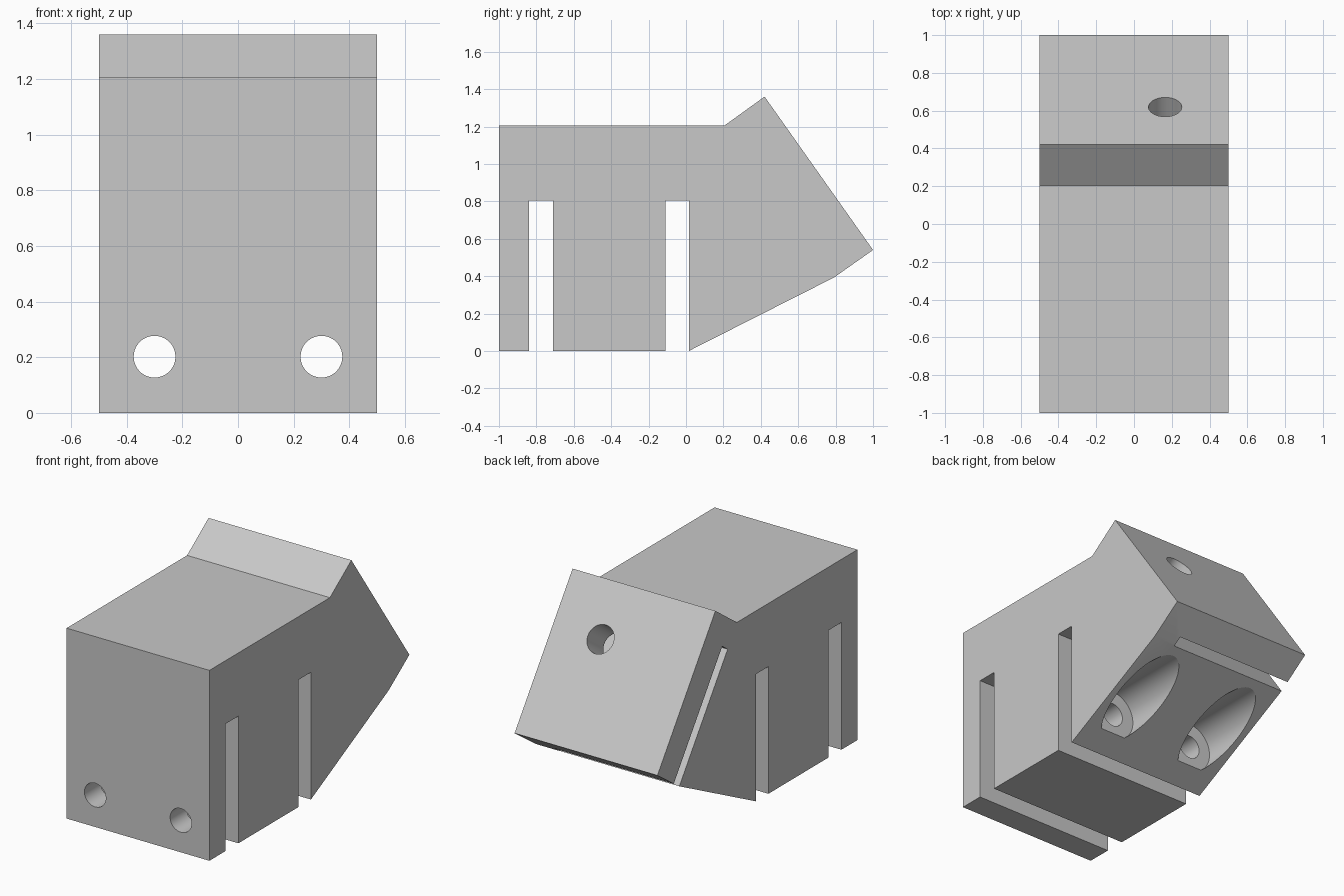
import bpy, bmesh
from math import radians, atan2
from mathutils import Vector, Matrix

if "Cube" in bpy.data.objects:
    bpy.data.objects.remove(bpy.data.objects["Cube"], do_unlink=True)

grey = bpy.data.materials.new("plain_grey")
grey.use_nodes = True
grey.diffuse_color = (0.58, 0.58, 0.58, 1)
grey.node_tree.nodes["Principled BSDF"].inputs["Base Color"].default_value = (0.58, 0.58, 0.58, 1)


def add_object(name, bm):
    bmesh.ops.recalc_face_normals(bm, faces=bm.faces)
    mesh = bpy.data.meshes.new(name)
    bm.to_mesh(mesh)
    bm.free()
    mesh.materials.append(grey)
    obj = bpy.data.objects.new(name, mesh)
    bpy.context.collection.objects.link(obj)
    return obj


def extrude_profile(name, points, x0, x1):
    """Extrude a (y, z) outline along x."""
    bm = bmesh.new()
    face = bm.faces.new([bm.verts.new((x0, y, z)) for y, z in points])
    new = bmesh.ops.extrude_face_region(bm, geom=[face])["geom"]
    moved = [v for v in new if isinstance(v, bmesh.types.BMVert)]
    bmesh.ops.translate(bm, verts=moved, vec=(x1 - x0, 0, 0))
    return add_object(name, bm)


def cylinder(name, start, end, radius):
    start, end = Vector(start), Vector(end)
    axis = end - start
    bm = bmesh.new()
    turn = axis.to_track_quat('Z', 'Y').to_matrix().to_4x4()
    bmesh.ops.create_cone(bm, cap_ends=True, segments=64, radius1=radius, radius2=radius,
                          depth=axis.length, matrix=Matrix.Translation((start + end) / 2) @ turn)
    return add_object(name, bm)


def cut(body, cutter):
    mod = body.modifiers.new("cut", 'BOOLEAN')
    mod.operation, mod.solver, mod.object = 'DIFFERENCE', 'EXACT', cutter
    bpy.context.view_layer.objects.active = body
    bpy.ops.object.modifier_apply(modifier=mod.name)
    bpy.data.objects.remove(cutter, do_unlink=True)


# Slanted head: top edge, direction down the face, and outward normal
top_edge = Vector((0, 0.42, 1.36))
down = (Vector((0, 1, 0.54)) - top_edge).normalized()
normal = Vector((0, -down.z, down.y))


def on_head(x, along, depth):
    p = top_edge + down * along - normal * depth
    return Vector((x, p.y, p.z))


# Body outline with the two upright slots
bend = on_head(0, 1.004, 0.255)
body = extrude_profile("bracket_body", [
    (-1, 0), (-1, 1.205), (0.205, 1.205), (0.42, 1.36), (1, 0.54), (bend.y, bend.z),
    (0.015, 0), (0.015, 0.805), (-0.11, 0.805), (-0.11, 0),
    (-0.71, 0), (-0.71, 0.805), (-0.84, 0.805), (-0.84, 0)], -0.5, 0.5)

# Pocket behind the head plate, open at the bottom and on the right side
corners = [on_head(0, a, d) for a, d in ((0.165, 0.2), (1.3, 0.2), (1.3, 0.267), (0.165, 0.267))]
cut(body, extrude_profile("pocket_cutter", [(p.y, p.z) for p in corners], -0.7, 0.34))

# Hole through the head plate into the pocket
cut(body, cylinder("head_hole_cutter", on_head(0.165, 0.345, -0.1), on_head(0.165, 0.345, 0.23), 0.088))

# Lengthwise bolt holes, with wide counterbores leaving through the sloped underside
for x in (-0.3, 0.3):
    cut(body, cylinder("bolt_hole_cutter", (x, -1.2, 0.202), (x, 0.5, 0.202), 0.075))
    cut(body, cylinder("counterbore_cutter", (x, 0.16, 0.202), (x, 1.2, 0.202), 0.157))

# Smooth bores, sharp edges
bpy.ops.object.select_all(action='DESELECT')
body.select_set(True)
bpy.context.view_layer.objects.active = body
bpy.ops.object.shade_smooth_by_angle(angle=radians(25))
